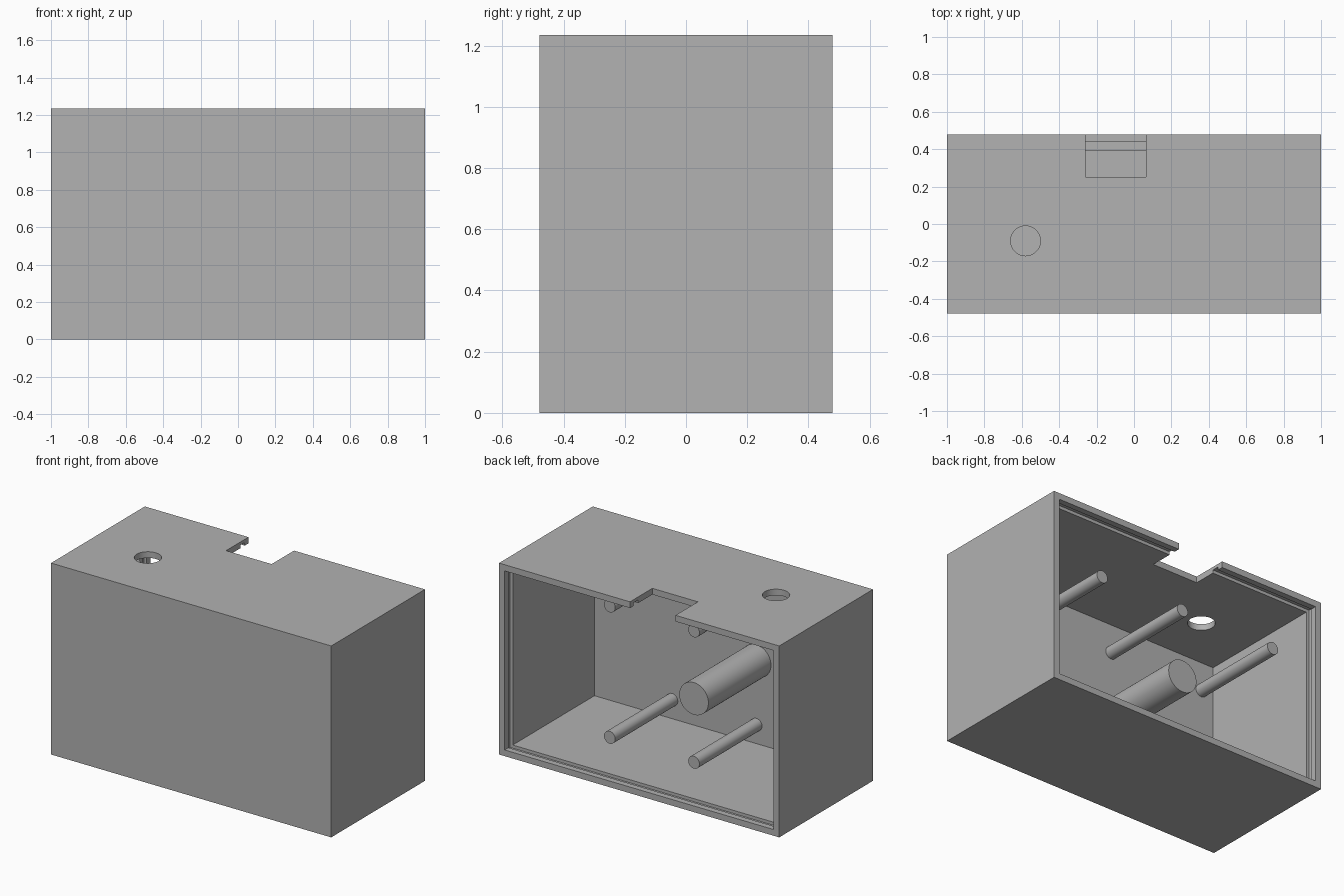
import bpy
from math import radians

old = bpy.data.objects.get("Cube")
if old:
    bpy.data.objects.remove(old, do_unlink=True)

W, D, H = 2.0, 0.956, 1.235      # outer size
T = 0.04                         # wall thickness
PEG_END = 0.2                    # y of the free ends of the pegs

grey = bpy.data.materials.new("light_grey_plastic")
grey.use_nodes = True
colour = (0.445, 0.445, 0.445, 1)
grey.diffuse_color = colour
grey.node_tree.nodes["Principled BSDF"].inputs["Base Color"].default_value = colour


def box(name, lo, hi):
    """Axis-aligned box between two corners."""
    centre = [(a + b) / 2 for a, b in zip(lo, hi)]
    bpy.ops.mesh.primitive_cube_add(size=1, location=centre)
    ob = bpy.context.object
    ob.name = name
    ob.scale = [b - a for a, b in zip(lo, hi)]
    bpy.ops.object.transform_apply(location=True, rotation=True, scale=True)
    ob.data.materials.append(grey)
    return ob


def rod(name, radius, length, centre, tilt=0):
    """Round rod, upright unless tilted about x."""
    bpy.ops.mesh.primitive_cylinder_add(vertices=48, radius=radius, depth=length,
                                        location=centre, rotation=(tilt, 0, 0))
    ob = bpy.context.object
    ob.name = name
    ob.data.materials.append(grey)
    bpy.ops.object.shade_smooth_by_angle(angle=radians(30))
    return ob


def cut(target, cutter):
    """Subtract the cutter, then discard it."""
    cutter.hide_render = True
    mod = target.modifiers.new("cut", 'BOOLEAN')
    mod.operation = 'DIFFERENCE'
    mod.solver = 'EXACT'
    mod.object = cutter
    bpy.context.view_layer.objects.active = target
    bpy.ops.object.modifier_apply(modifier=mod.name)
    bpy.data.objects.remove(cutter, do_unlink=True)


# Case: box hollowed out from the open back
x, y = W / 2, D / 2
case = box("case", (-x, -y, 0), (x, y, H))
cut(case, box("cavity", (-x + T, -y + T, T), (x - T, y + T, H - T)))

# Groove for a sliding back panel, all around inside the opening
g = T / 2
cut(case, box("panel_groove", (-x + g, 0.395, g), (x - g, 0.44, H - g)))

# Cable notch and round hole in the top wall
cut(case, box("notch", (-0.26, 0.25, H - 3 * T), (0.065, y + T, H + T)))
cut(case, rod("top_hole", 0.08, 4 * T, (-0.58, -0.09, H)))
bpy.ops.object.select_all(action='DESELECT')
case.select_set(True)
bpy.context.view_layer.objects.active = case
bpy.ops.object.shade_smooth_by_angle(angle=radians(30))

# Mounting pegs standing on the inside of the front wall
start = -y + T / 2
length, mid = PEG_END - start, (PEG_END + start) / 2
for column, px in (("left", 0.405), ("middle", -0.196), ("right", -0.872)):
    for row, pz in (("lower", 0.163), ("upper", 1.01)):
        rod(f"{row}_{column}_peg", T, length, (px, mid, pz), radians(90))

# Thick central post
rod("thick_post", 0.104, length, (-0.196, mid, 0.574), radians(90))
